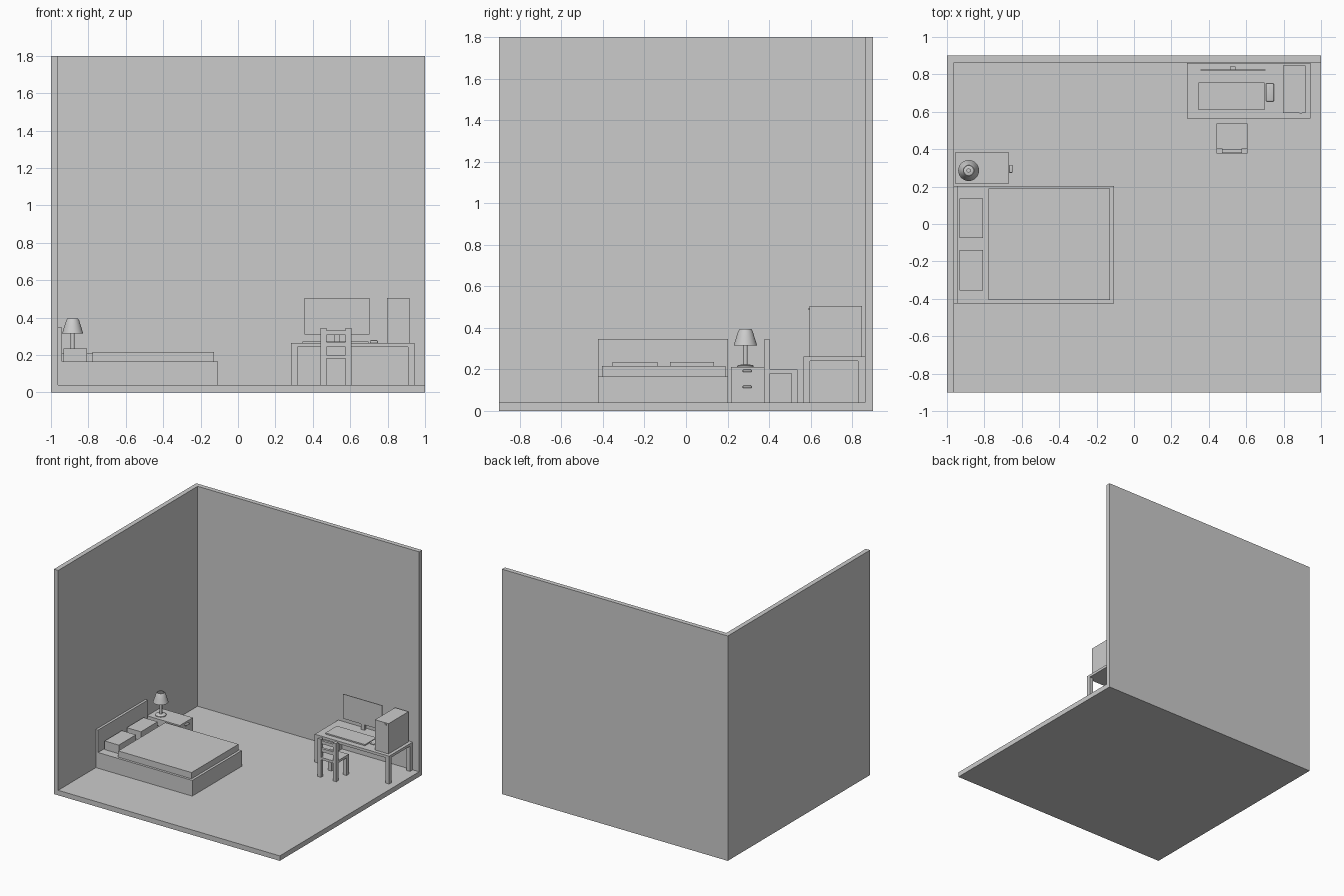
import bpy, bmesh, math

if "Cube" in bpy.data.objects:
    bpy.data.objects.remove(bpy.data.objects["Cube"])

mat = bpy.data.materials.new("plain grey")
mat.diffuse_color = (0.6, 0.6, 0.6, 1)
mat.use_nodes = True
mat.node_tree.nodes["Principled BSDF"].inputs["Base Color"].default_value = mat.diffuse_color


def finish(name, bm):
    bmesh.ops.recalc_face_normals(bm, faces=bm.faces[:])
    me = bpy.data.meshes.new(name)
    bm.to_mesh(me)
    bm.free()
    me.materials.append(mat)
    ob = bpy.data.objects.new(name, me)
    bpy.context.collection.objects.link(ob)
    return ob


def smooth(ob, angle=40):
    bpy.ops.object.select_all(action='DESELECT')
    ob.select_set(True)
    bpy.context.view_layer.objects.active = ob
    bpy.ops.object.shade_smooth_by_angle(angle=math.radians(angle))


def box(name, x0, x1, y0, y1, z0, z1, bevel=0):
    bm = bmesh.new()
    bmesh.ops.create_cube(bm, size=1)
    for v in bm.verts:
        v.co = ((x0 + x1) / 2 + v.co.x * (x1 - x0),
                (y0 + y1) / 2 + v.co.y * (y1 - y0),
                (z0 + z1) / 2 + v.co.z * (z1 - z0))
    if bevel:
        bmesh.ops.bevel(bm, geom=bm.edges[:], offset=bevel, segments=3,
                        profile=0.5, affect='EDGES')
    ob = finish(name, bm)
    if bevel:
        smooth(ob)
    return ob


def lathe(name, profile, cx, cy, steps=32):
    bm = bmesh.new()
    vs = [bm.verts.new((cx + r, cy, z)) for r, z in profile]
    es = [bm.edges.new(p) for p in zip(vs, vs[1:])]
    bmesh.ops.spin(bm, geom=vs + es, cent=(cx, cy, 0), axis=(0, 0, 1),
                   angle=2 * math.pi, steps=steps)
    bmesh.ops.remove_doubles(bm, verts=bm.verts[:], dist=1e-5)
    smooth(finish(name, bm))


F = 0.04  # floor level

# Room shell
box("floor", -1, 1, -0.9, 0.9, 0, F)
box("left_wall", -1, -0.962, -0.9, 0.9, 0, 1.8)
box("back_wall", -1, 1, 0.863, 0.9, 0, 1.8)

# Bed
box("headboard", -0.962, -0.942, -0.424, 0.203, F, 0.346)
box("bed_base", -0.942, -0.108, -0.424, 0.203, F, 0.166)
box("blanket", -0.777, -0.128, -0.405, 0.19, 0.166, 0.216)
for i, (y0, y1) in enumerate(((-0.355, -0.138), (-0.076, 0.136))):
    box(f"pillow_{i + 1}", -0.932, -0.807, y0, y1, 0.166, 0.235)

# Nightstand with two handles
box("nightstand", -0.957, -0.667, 0.217, 0.382, F, 0.211)
for i, z in enumerate((0.193, 0.116)):
    box(f"drawer_handle_{i + 1}", -0.668, -0.649, 0.273, 0.316,
        z - 0.006, z + 0.006, 0.005)

# Lamp
LX, LY = -0.884, 0.286
lathe("lamp_base", [(0, 0.211), (0.04, 0.211), (0.04, 0.217), (0.034, 0.222),
                    (0.011, 0.224), (0.011, 0.36), (0, 0.36)], LX, LY)
lathe("lamp_shade", [(0.056, 0.316), (0.052, 0.33), (0.044, 0.355),
                     (0.035, 0.384), (0.029, 0.394), (0.025, 0.394),
                     (0.031, 0.382), (0.04, 0.355), (0.048, 0.33),
                     (0.052, 0.316), (0.056, 0.316)], LX, LY)

# Desk
box("desk_top", 0.284, 0.943, 0.565, 0.862, 0.242, 0.263)
for sx, (x0, x1) in (("left", (0.284, 0.317)), ("right", (0.91, 0.943))):
    for sy, (y0, y1) in (("front", (0.565, 0.597)), ("back", (0.829, 0.862))):
        box(f"desk_leg_{sy}_{sx}", x0, x1, y0, y1, F, 0.242)

# Monitor, keyboard, mouse and computer
box("monitor_screen", 0.355, 0.702, 0.82, 0.826, 0.31, 0.506)
box("monitor_neck", 0.512, 0.542, 0.826, 0.842, 0.263, 0.41)
box("keyboard", 0.346, 0.697, 0.61, 0.757, 0.263, 0.273)
box("mouse", 0.705, 0.748, 0.655, 0.752, 0.263, 0.279, 0.006)
box("mouse_wheel", 0.723, 0.73, 0.715, 0.735, 0.275, 0.281)
box("computer_case", 0.797, 0.917, 0.594, 0.847, 0.263, 0.505)
box("power_button", 0.885, 0.899, 0.59, 0.595, 0.487, 0.497)

# Chair with its back towards the front
box("chair_seat", 0.442, 0.606, 0.376, 0.536, 0.181, 0.2)
for side, (x0, x1) in (("left", (0.442, 0.472)), ("right", (0.576, 0.606))):
    box(f"chair_back_post_{side}", x0, x1, 0.376, 0.404, F, 0.345)
    box(f"chair_front_leg_{side}", x0, x1, 0.507, 0.536, F, 0.181)
for i, (z0, z1) in enumerate(((0.307, 0.332), (0.243, 0.27))):
    box(f"chair_rail_{i + 1}", 0.472, 0.576, 0.38, 0.4, z0, z1)
